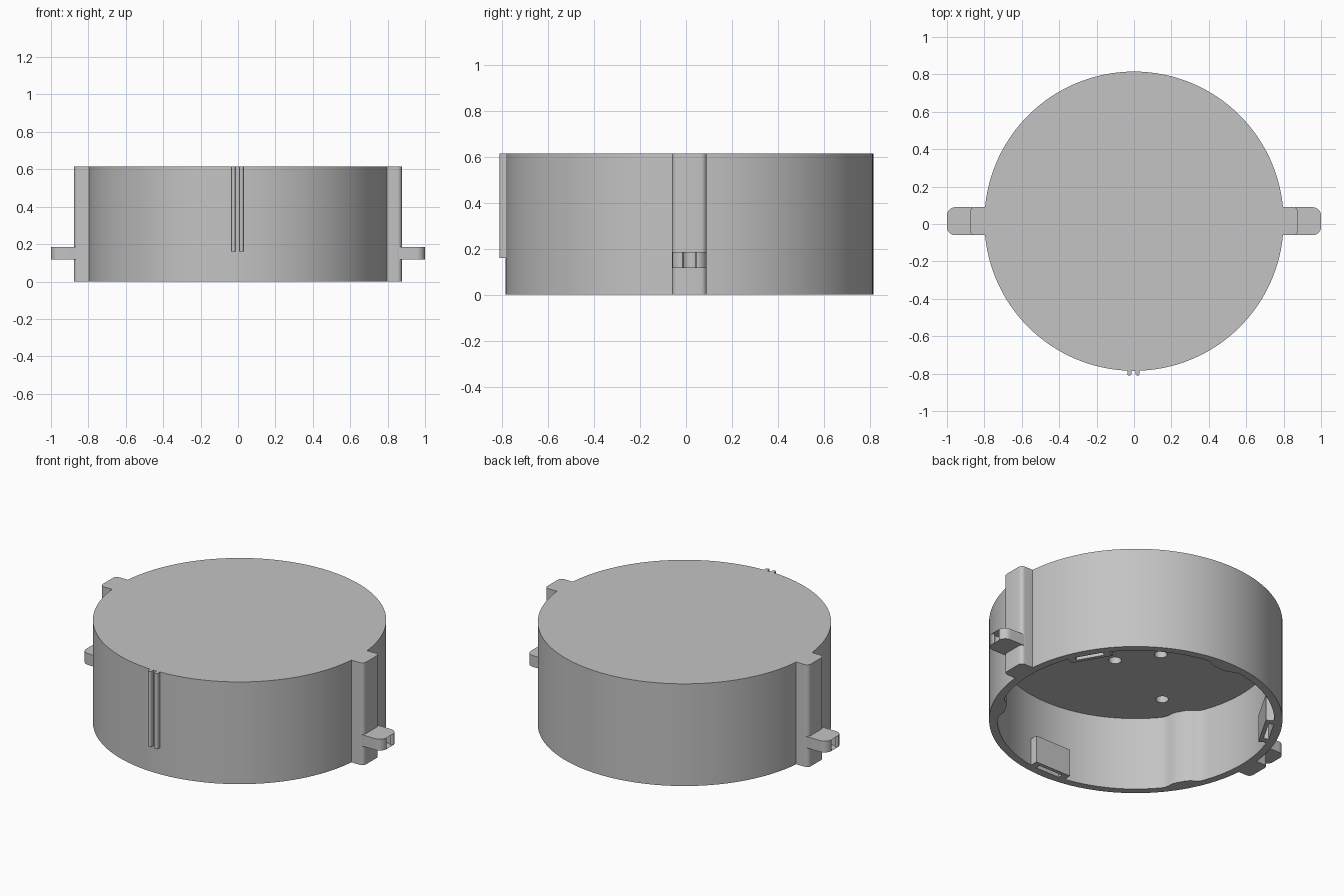
import bpy, bmesh
from math import sin, cos, pi, radians, exp
from mathutils import Matrix, Vector

CY = 0.015                      # body centre in y
HEIGHT, CEILING = 0.615, 0.443
OUTER, INNER = 0.80, 0.755

cube = bpy.data.objects.get("Cube")
if cube:
    bpy.data.objects.remove(cube, do_unlink=True)

grey = bpy.data.materials.new("plain_grey")
grey.use_nodes = True
COLOUR = (0.55, 0.55, 0.55, 1)
grey.diffuse_color = COLOUR
grey.node_tree.nodes["Principled BSDF"].inputs["Base Color"].default_value = COLOUR


def prism(name, points, z0, z1):
    """Extrude a closed outline from z0 to z1."""
    bm = bmesh.new()
    face = bm.faces.new([bm.verts.new((x, y, z0)) for x, y in points])
    top = bmesh.ops.extrude_face_region(bm, geom=[face])["geom"]
    bmesh.ops.translate(bm, vec=(0, 0, z1 - z0),
                        verts=[v for v in top if isinstance(v, bmesh.types.BMVert)])
    bmesh.ops.recalc_face_normals(bm, faces=bm.faces)
    mesh = bpy.data.meshes.new(name)
    bm.to_mesh(mesh)
    bm.free()
    mesh.materials.append(grey)
    obj = bpy.data.objects.new(name, mesh)
    bpy.context.collection.objects.link(obj)
    return obj


def arc(x, y, r, a0, a1, n):
    return [(x + r * cos(radians(a0 + (a1 - a0) * i / n)),
             y + r * sin(radians(a0 + (a1 - a0) * i / n))) for i in range(n + 1)]


def circle(x, y, r, n):
    return arc(x, y, r, 0, 360, n)[:-1]


def rect(x0, x1, y0, y1):
    return [(x0, y0), (x1, y0), (x1, y1), (x0, y1)]


def cut(target, cutter):
    cutter.hide_render = True
    mod = target.modifiers.new("cut", "BOOLEAN")
    mod.operation, mod.solver, mod.object = "DIFFERENCE", "EXACT", cutter
    bpy.context.view_layer.objects.active = target
    bpy.ops.object.modifier_apply(modifier=mod.name)
    bpy.data.objects.remove(cutter, do_unlink=True)


def place_at_angle(obj, degrees):
    obj.data.transform(Matrix.Translation((0, CY, 0)) @ Matrix.Rotation(radians(degrees), 4, "Z"))


def smooth(obj):
    bpy.ops.object.select_all(action="DESELECT")
    obj.select_set(True)
    bpy.context.view_layer.objects.active = obj
    bpy.ops.object.shade_smooth_by_angle(angle=radians(30))


# Round housing, open underneath, with three soft bulges on the inner wall
def inner_radius(deg):
    offset = (deg - 90 + 60) % 120 - 60
    return INNER - 0.035 * exp(-(offset / 6) ** 4)


housing = prism("housing", circle(0, CY, OUTER, 128), 0, HEIGHT)
cavity = [(inner_radius(d) * cos(radians(d)), CY + inner_radius(d) * sin(radians(d)))
          for d in range(0, 360, 2)]
cut(housing, prism("cavity_cutter", cavity, -0.1, CEILING))

# Blind holes in the ceiling
for x, y in [(0.01, -0.15), (-0.14, 0.06), (-0.46, -0.31)]:
    cut(housing, prism("hole_cutter", circle(x, y, 0.035, 24), CEILING - 0.05, CEILING + 0.1))

# Inner clip blocks, each with a slot open at the rim
for i, angle in enumerate((30, 150, 270)):
    block = prism(f"clip_block_{i + 1}", rect(0.70, 0.765, -0.12, 0.12), 0, 0.165)
    cut(block, prism("slot_cutter", rect(0.722, 0.75, -0.08, 0.08), -0.05, 0.12))
    place_at_angle(block, angle)
    slot = prism("rim_slot_cutter", rect(0.722, 0.75, -0.08, 0.08), -0.05, 0.12)
    place_at_angle(slot, angle)
    cut(housing, slot)
smooth(housing)

# Side posts and open hook ears, mirrored left and right
HALF = 0.075
for side, sx in (("left", 1), ("right", -1)):
    r = 0.025
    post = [(0.785, CY - HALF)] + arc(0.877 - r, CY - HALF + r, r, -90, 0, 6) \
        + arc(0.877 - r, CY + HALF - r, r, 0, 90, 6) + [(0.785, CY + HALF)]
    smooth(prism(f"{side}_post", [(sx * x, y) for x, y in post], 0, HEIGHT))

    outline = [(0.86, CY - HALF)] + arc(0.955, CY - HALF + 0.045, 0.045, -90, 0, 10) \
        + arc(0.985, CY - 0.04, 0.015, 0, 90, 4) \
        + arc(0.965, CY, 0.037, -60, -300, 24) \
        + arc(0.985, CY + 0.04, 0.015, -90, 0, 4) \
        + arc(0.955, CY + HALF - 0.045, 0.045, 0, 90, 10) + [(0.86, CY + HALF)]
    smooth(prism(f"{side}_ear", [(sx * x, y) for x, y in outline], 0.117, 0.185))

# Twin vertical ribs on the front
for side, x in (("left", 0.019), ("right", -0.025)):
    rib = [(x - 0.011, CY - 0.79)] + arc(x, -0.80, 0.011, 180, 360, 8) + [(x + 0.011, CY - 0.79)]
    smooth(prism(f"{side}_rib", rib, 0.16, HEIGHT))
